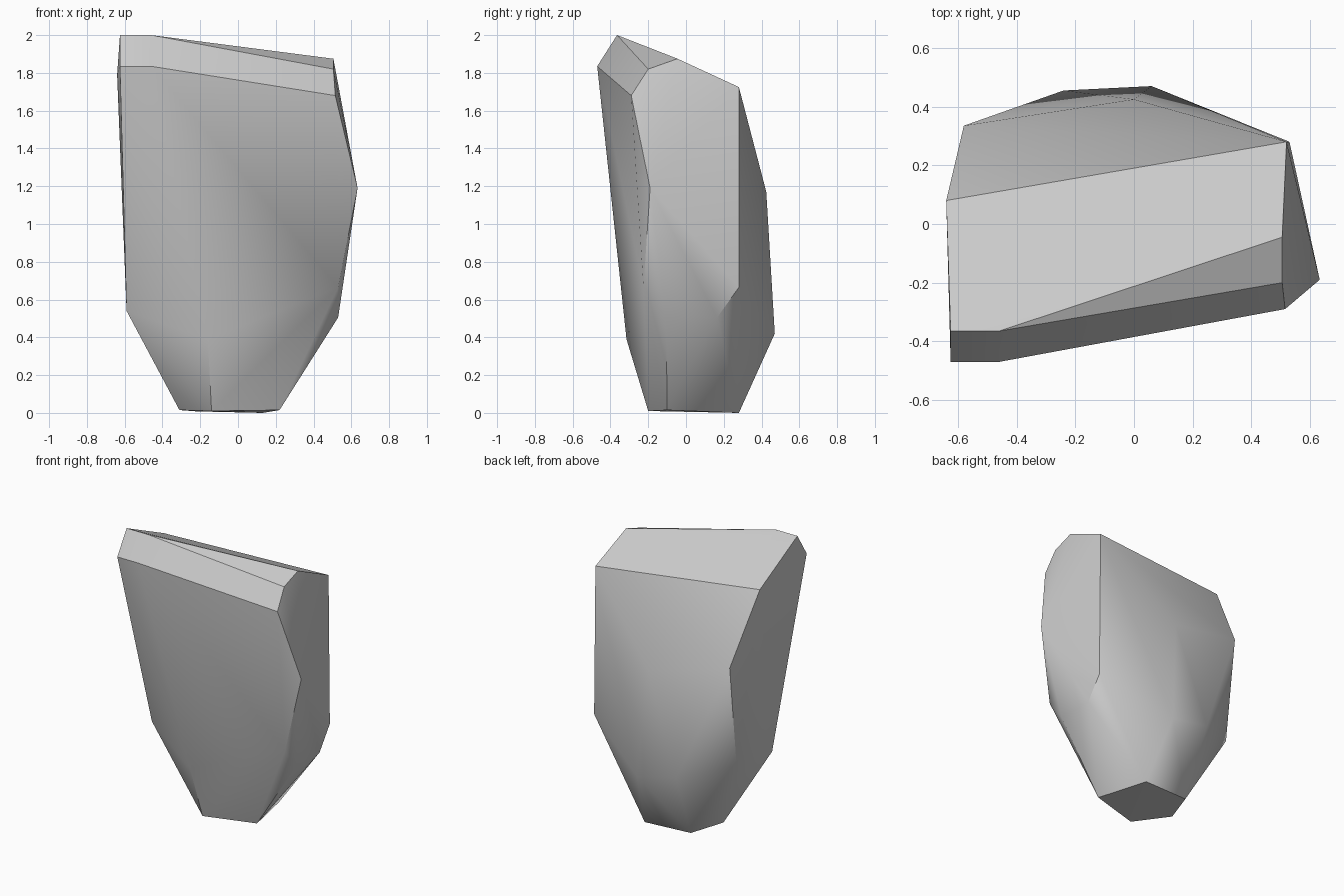
import bpy, bmesh, math

cube = bpy.data.objects.get("Cube")
if cube:
    bpy.data.objects.remove(cube, do_unlink=True)

# One plain stone grey
stone = bpy.data.materials.new("stone_grey")
stone.use_nodes = True
grey = (0.6, 0.6, 0.6, 1.0)
stone.diffuse_color = grey
bsdf = stone.node_tree.nodes["Principled BSDF"]
bsdf.inputs["Base Color"].default_value = grey
bsdf.inputs["Roughness"].default_value = 0.9

# Corners of the boulder, grouped by area
top = [(-.625, -.365, 2), (-.46, -.365, 2), (.505, -.045, 1.875),
       (.52, .28, 1.725), (-.64, .08, 1.79)]
front_bevel = [(.505, -.2, 1.82), (.515, -.29, 1.68),
               (-.625, -.47, 1.835), (-.46, -.47, 1.835)]
side_pos_x = [(.633, -.19, 1.19), (.53, -.225, .665), (.53, .28, .665),
              (.53, -.105, .505), (.53, .165, .505)]
side_neg_x = [(-.58, .335, 1.31), (-.575, .25, .58), (-.59, -.13, .54)]
front_back = [(-.16, -.315, .39), (0, .425, 1.17), (.06, .47, .42), (-.24, .455, .48)]
base = [(-.14, -.2, .01), (.22, -.1, .015), (.13, .28, 0), (-.22, .26, .008), (-.31, .02, .015)]

# Wrap the corners into one faceted stone and merge the coplanar facets
bm = bmesh.new()
for p in top + front_bevel + side_pos_x + side_neg_x + front_back + base:
    bm.verts.new(p)
bmesh.ops.convex_hull(bm, input=bm.verts[:])
bmesh.ops.dissolve_limit(bm, angle_limit=math.radians(2), verts=bm.verts[:], edges=bm.edges[:])
bmesh.ops.recalc_face_normals(bm, faces=bm.faces[:])
mesh = bpy.data.meshes.new("boulder")
bm.to_mesh(mesh)
bm.free()
mesh.materials.append(stone)
boulder = bpy.data.objects.new("boulder", mesh)
bpy.context.collection.objects.link(boulder)

# Soft facets, crisp main edges
bpy.ops.object.select_all(action='DESELECT')
boulder.select_set(True)
bpy.context.view_layer.objects.active = boulder
bpy.ops.object.shade_smooth_by_angle(angle=math.radians(34))
